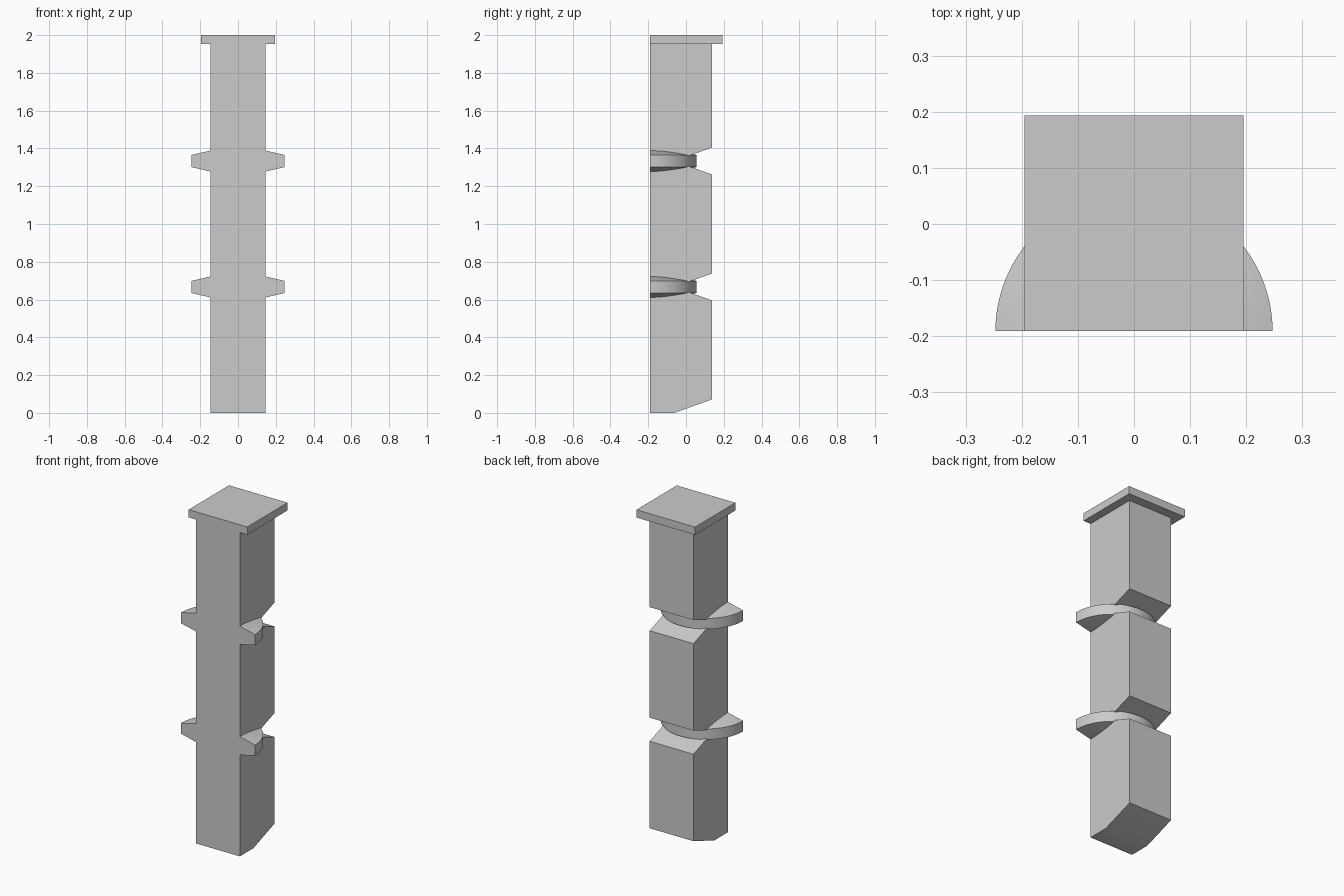
import bpy, bmesh, math

cube = bpy.data.objects.get("Cube")
if cube:
    bpy.data.objects.remove(cube, do_unlink=True)

HALF = 0.146                 # half width of the post
FRONT, BACK = -0.191, 0.137  # depth range of the post
APEX = -0.062                # depth reached by the back notches
RISE = 0.071                 # height of each notch slope
CAP_Z = 1.953
JOINTS = (2 / 3, 4 / 3)

grey = bpy.data.materials.new("plain_grey")
grey.use_nodes = True
grey.diffuse_color = (0.6, 0.6, 0.6, 1)
grey.node_tree.nodes["Principled BSDF"].inputs["Base Color"].default_value = (0.6, 0.6, 0.6, 1)


def finish(name, bm):
    bmesh.ops.recalc_face_normals(bm, faces=bm.faces)
    mesh = bpy.data.meshes.new(name)
    bm.to_mesh(mesh)
    bm.free()
    mesh.materials.append(grey)
    obj = bpy.data.objects.new(name, mesh)
    bpy.context.collection.objects.link(obj)
    bpy.ops.object.select_all(action='DESELECT')
    obj.select_set(True)
    bpy.context.view_layer.objects.active = obj
    bpy.ops.object.shade_smooth_by_angle(angle=math.radians(30))
    return obj


def extrude_profile(name, points, axis_points):
    """Extrude a flat outline by a vector; axis_points turns a pair into 3D."""
    bm = bmesh.new()
    face = bm.faces.new([bm.verts.new(axis_points(*p)) for p in points])
    out = bmesh.ops.extrude_face_region(bm, geom=[face])
    verts = [g for g in out["geom"] if isinstance(g, bmesh.types.BMVert)]
    bmesh.ops.translate(bm, verts=verts, vec=(2 * HALF, 0, 0))
    return finish(name, bm)


# Post: side outline with a sloped foot and V notches along the back
outline = [(FRONT, 0), (APEX, 0), (BACK, RISE)]
for z in JOINTS:
    outline += [(BACK, z - RISE), (APEX, z), (BACK, z + RISE)]
outline += [(BACK, CAP_Z), (FRONT, CAP_Z)]
extrude_profile("post", outline, lambda y, z: (-HALF, y, z))

# Cap: flat square slab, flush with the front
bm = bmesh.new()
bmesh.ops.create_cube(bm, size=1)
bmesh.ops.scale(bm, verts=bm.verts, vec=(0.391, 0.384, 2 - CAP_Z))
bmesh.ops.translate(bm, verts=bm.verts, vec=(0, 0.001, (2 + CAP_Z) / 2))
finish("cap", bm)


# Collars: half discs with shallow conical faces, flat at the front
def collar(name, z):
    radius, rim, hub, steps = 0.247, 0.032, 0.089, 48
    bm = bmesh.new()
    top = bm.verts.new((0, FRONT, z + hub))
    low = bm.verts.new((0, FRONT, z - hub))
    ring = []
    for i in range(steps + 1):
        a = math.pi * i / steps
        x, y = radius * math.cos(a), FRONT + radius * math.sin(a)
        ring.append([bm.verts.new((x, y, z + s * rim)) for s in (1, -1)])
    for (u0, l0), (u1, l1) in zip(ring, ring[1:]):
        bm.faces.new((u0, u1, top))
        bm.faces.new((l1, l0, low))
        bm.faces.new((u0, l0, l1, u1))
    bm.faces.new((top, ring[-1][0], ring[-1][1], low, ring[0][1], ring[0][0]))
    finish(name, bm)


for label, z in zip(("lower", "upper"), JOINTS):
    collar(label + "_collar", z)
